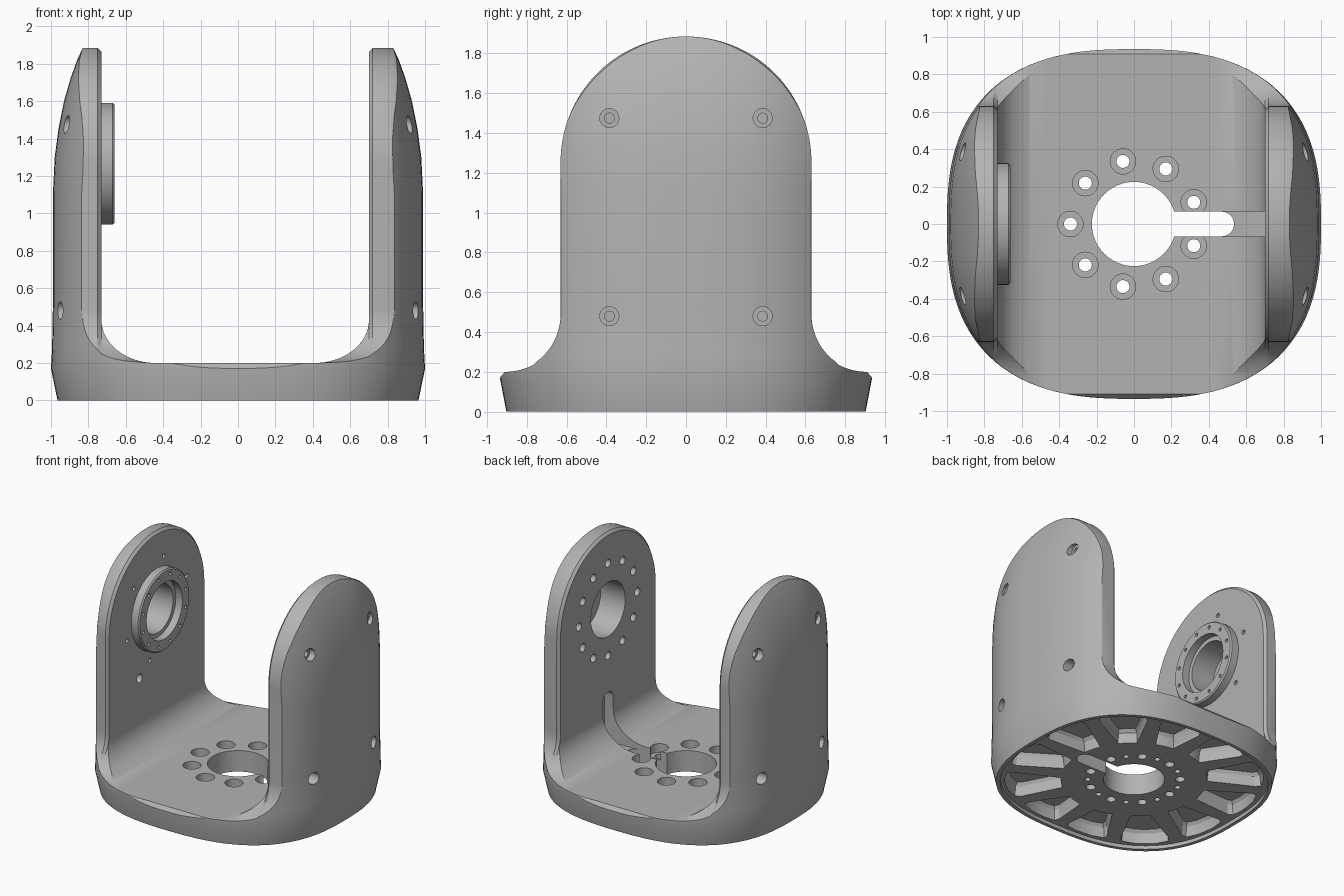
import bpy, bmesh
from math import sin, cos, pi, radians
from mathutils import Vector

cube = bpy.data.objects.get("Cube")
if cube:
    bpy.data.objects.remove(cube)

grey = bpy.data.materials.new("satin grey")
grey.use_nodes = True
tone = (0.45, 0.45, 0.45, 1)
grey.diffuse_color = tone
grey.node_tree.nodes["Principled BSDF"].inputs["Base Color"].default_value = tone

HUB = 1.265          # height of the arm pivots
POWER = 2.6          # squareness of the body outline


def loft(solids):
    """Each solid is a list of point rings, skinned and capped."""
    bm = bmesh.new()
    for rings in solids:
        rows = [[bm.verts.new(p) for p in ring] for ring in rings]
        n = len(rows[0])
        for a, b in zip(rows, rows[1:]):
            for i in range(n):
                j = (i + 1) % n
                bm.faces.new((a[i], a[j], b[j], b[i]))
        bm.faces.new(rows[0][::-1])
        bm.faces.new(rows[-1])
    bmesh.ops.recalc_face_normals(bm, faces=bm.faces)
    return bm


def make(name, solids):
    bm = loft(solids)
    mesh = bpy.data.meshes.new(name)
    bm.to_mesh(mesh)
    bm.free()
    mesh.materials.append(grey)
    obj = bpy.data.objects.new(name, mesh)
    bpy.context.collection.objects.link(obj)
    return obj


def combine(obj, solids, operation="DIFFERENCE"):
    tool = make("cutter", solids)
    tool.hide_render = True
    mod = obj.modifiers.new("cut", "BOOLEAN")
    mod.operation, mod.solver, mod.object = operation, "EXACT", tool
    deps = bpy.context.evaluated_depsgraph_get()
    result = bpy.data.meshes.new_from_object(obj.evaluated_get(deps))
    obj.modifiers.clear()
    obj.data = result
    bpy.data.objects.remove(tool)


def cyl_z(x, y, r, lo, hi, n=32):
    ring = [(x + r * cos(2 * pi * i / n), y + r * sin(2 * pi * i / n)) for i in range(n)]
    return [[(px, py, z) for px, py in ring] for z in (lo, hi)]


def cyl_x(y, z, r, lo, hi, n=32):
    ring = [(y + r * cos(2 * pi * i / n), z + r * sin(2 * pi * i / n)) for i in range(n)]
    return [[(x, py, pz) for py, pz in ring] for x in (lo, hi)]


def around(count, radius, start=0):
    return [(radius * cos(start + 2 * pi * i / count), radius * sin(start + 2 * pi * i / count))
            for i in range(count)]


def rim_radius(a):
    return (abs(cos(a)) ** POWER + abs(sin(a) / 0.935) ** POWER) ** (-1 / POWER)


def outline(sx, sy, z, n=128):
    angles = [2 * pi * i / n for i in range(n)]
    return [(sx * rim_radius(a) * cos(a), sy * rim_radius(a) * sin(a), z) for a in angles]


def arc(cx, cz, rx, rz, start, end, steps=16):
    angles = [radians(start + (end - start) * i / steps) for i in range(steps + 1)]
    return [(cx + rx * cos(a), cz + rz * sin(a)) for a in angles]


# Outer body: rounded-square outline, flared foot and domed upper sides
levels = [(0, .965), (.17, 1), (.28, .994), (.5, .99), (1.1, .99), (1.3, .98), (1.45, .96),
          (1.6, .93), (1.72, .896), (1.82, .86), (1.95, .80)]
body = make("yoke_body", [[outline(s, s if z < .2 else 1, z) for z, s in levels]])


# Side silhouette: arched arms flowing into the base, inner rims chamfered
def arch(x, inset):
    r = .63 - inset
    half = [(1.1, -.1), (1.1, .1), (.94, .165), (.91, .2)]
    half += arc(.91, .49, .91 - r, .29, 270, 180)
    half += arc(0, 1.255, r, r, 0, 88, 32)
    full = half + [(-y, z) for y, z in reversed(half)]
    return [(x, y, z) for y, z in full]


combine(body, [[arch(-1.1, .015), arch(-.87, .015), arch(-.83, 0), arch(-.75, 0), arch(-.73, .02),
                arch(.70, .02), arch(.72, 0), arch(.83, 0), arch(.87, .015), arch(1.1, .015)]], "INTERSECT")

# Channel between the arms with filleted floor
channel = [(-.73, 2.1)] + arc(-.44, .43, .29, .23, 180, 270) + arc(.41, .43, .29, .23, 270, 360) + [(.70, 2.1)]
combine(body, [[[(x, y, z) for x, z in channel] for y in (-1.2, 1.2)]])

# Raised bearing ring on one arm
ring = [[(x, r * cos(2 * pi * i / 64), HUB + r * sin(2 * pi * i / 64)) for i in range(64)]
        for x, r in ((-.8, .325), (-.67, .325), (-.66, .315))]
combine(body, [ring], "UNION")
combine(body, [cyl_x(0, HUB, .23, -.72, -.5, 64)])
combine(body, [cyl_x(0, HUB, .195, -.92, -.5, 64)])
small = [cyl_x(y, HUB + z, .014, -.72, -.6, 12) for y, z in around(12, .28, .26)]
small += [cyl_x(y, HUB + z, .018, -.8, -.6, 12) for y, z in around(6, .4, .3)]
small.append(cyl_x(-.22, .78, .035, -.85, -.6, 20))
combine(body, small)

# Bore and bolt circle on the other arm
combine(body, [cyl_x(0, HUB, .22, .6, .92, 64)]
        + [cyl_x(y, HUB + z, .033, .6, .85, 20) for y, z in around(12, .375)])

# Counterbored screws on the outer sides
for radius, depth in ((.048, .88), (.025, .80)):
    combine(body, [cyl_x(y, z, radius, side * depth, side * 1.1, 24)
                   for side in (-1, 1) for y in (-.385, .385) for z in (.48, 1.475)])

# Underside: shallow recess inside a thin rim, then pockets leaving radial ribs
combine(body, [[outline(.935, .935, -.1), outline(.937, .937, .03)]])


def pocket(mid):
    inner = [(.53, mid + radians(d)) for d in (-8, -4, 0, 4, 8)]
    outer = [(rim_radius(mid + radians(d)) * k, mid + radians(d))
             for d, k in ((12, .86), (11, .9), (5, .915), (0, .915), (-5, .915), (-11, .9), (-12, .86))]
    flat = [Vector((r * cos(a), r * sin(a), 0)) for r, a in inner + outer]
    centre = sum(flat, Vector()) / len(flat)
    return [[centre + (p - centre) * s + Vector((0, 0, z)) for p in flat]
            for z, s in ((-.05, 1), (.11, .92), (.135, .82))]


combine(body, [pocket(radians(15 + 30 * k)) for k in range(12)])

# Base bore, counterbored bolt circle and blind holes below
combine(body, [cyl_z(0, 0, .225, -.2, .5, 64)])
bolts = around(9, .34, pi)
combine(body, [cyl_z(x, y, .068, .13, .5) for x, y in bolts])
combine(body, [cyl_z(x, y, .035, -.2, .5, 24) for x, y in bolts]
        + [cyl_z(x, y, .022, -.2, .1, 16) for x, y in around(9, .34)])


# Cable slot: through the base, shallow to the arm, then up the arm face
def slot(end, lo, hi):
    shape = [(.1, -.066)] + arc(end - .066, 0, .066, .066, -90, 90) + [(.1, .066)]
    return [[(x, y, z) for x, y in shape] for z in (lo, hi)]


combine(body, [slot(.535, -.2, .5)])
combine(body, [slot(.69, .16, .5)])
riser = [(-.066, .16)] + arc(0, .53, .066, .066, 180, 0) + [(.066, .16)]
combine(body, [[[(x, y, z) for y, z in riser] for x in (.6, .78)]])

# Smooth curved faces, keep machined edges crisp
bpy.ops.object.select_all(action="DESELECT")
body.select_set(True)
bpy.context.view_layer.objects.active = body
bpy.ops.object.shade_smooth_by_angle(angle=radians(25))
